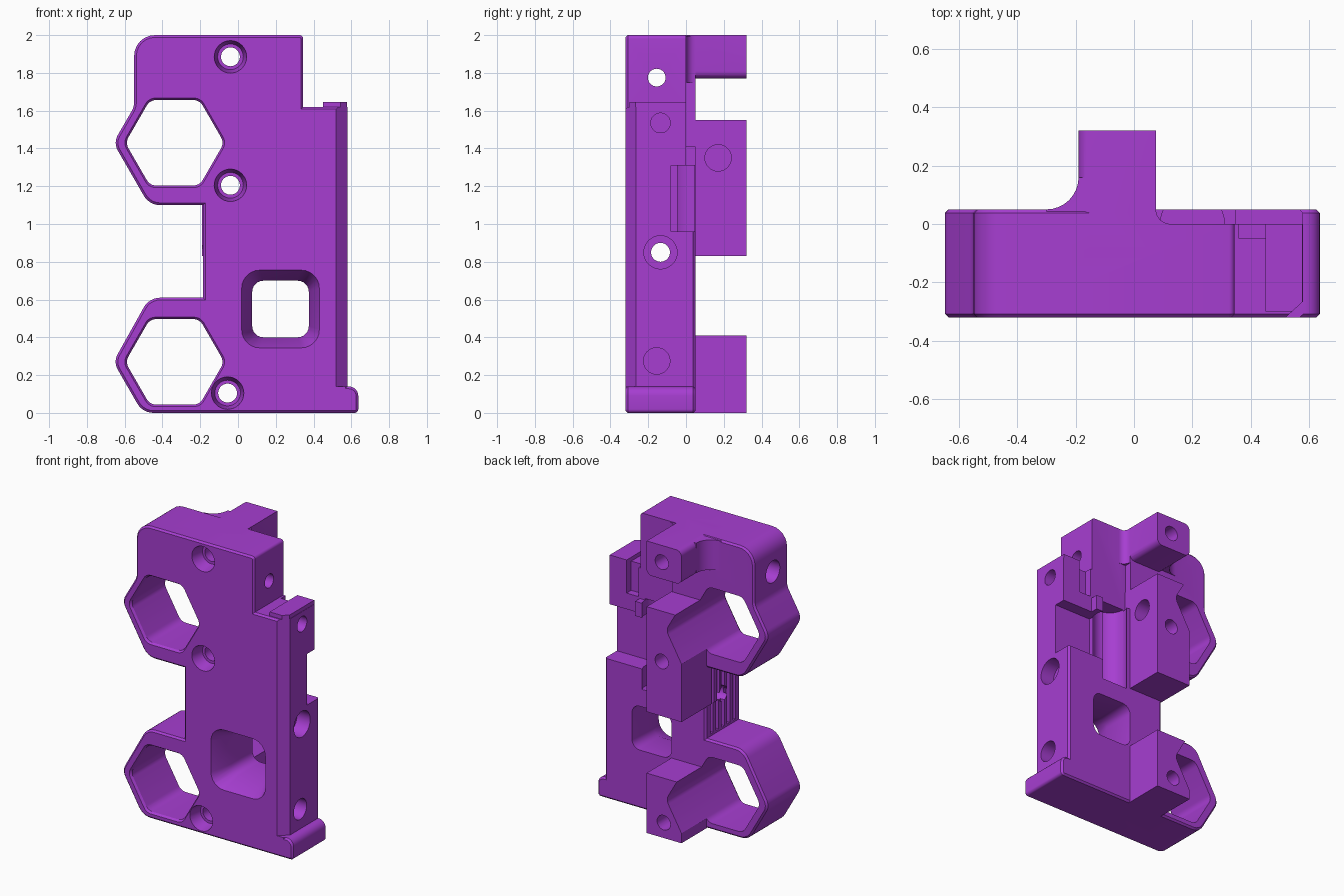
import bpy, bmesh, math
from mathutils import Vector

if "Cube" in bpy.data.objects:
    bpy.data.objects.remove(bpy.data.objects["Cube"])

purple = bpy.data.materials.new("purple_plastic")
purple.diffuse_color = (0.385, 0.048, 0.64, 1)
purple.use_nodes = True
purple.node_tree.nodes["Principled BSDF"].inputs["Base Color"].default_value = purple.diffuse_color


def rounded(corners, seg=6):
    """Outline from (u, v, radius) corners, each rounded by a tangent arc."""
    out, n = [], len(corners)
    for i, (u, v, r) in enumerate(corners):
        p = Vector((u, v))
        if r == 0:
            out.append((u, v))
            continue
        d1 = (Vector(corners[i - 1][:2]) - p).normalized()
        d2 = (Vector(corners[(i + 1) % n][:2]) - p).normalized()
        half = d1.angle(d2) / 2
        c = p + (d1 + d2).normalized() * (r / math.sin(half))
        s = p + d1 * (r / math.tan(half)) - c
        e = p + d2 * (r / math.tan(half)) - c
        sweep = math.pi - 2 * half
        for k in range(seg + 1):
            t = k / seg
            w = (s * math.sin((1 - t) * sweep) + e * math.sin(t * sweep)) / math.sin(sweep)
            out.append(tuple(c + w))
    return out


def inset(corners, d):
    """Move a counter-clockwise corner list inwards by d."""
    out, n = [], len(corners)
    for i, (u, v, r) in enumerate(corners):
        p = Vector((u, v))
        a = (p - Vector(corners[i - 1][:2])).normalized()
        b = (Vector(corners[(i + 1) % n][:2]) - p).normalized()
        na, nb = Vector((-a.y, a.x)), Vector((-b.y, b.x))
        q = p + (na + nb) * (d / (1 + na.dot(nb)))
        convex = a.x * b.y - a.y * b.x > 0
        out.append((q.x, q.y, 0 if r == 0 else r - d if convex else r + d))
    return out


def circle(u, v, r, n=32):
    return [(u + r * math.cos(2 * math.pi * k / n), v + r * math.sin(2 * math.pi * k / n)) for k in range(n)]


def rect(u0, u1, v0, v1, r=0):
    return rounded([(u0, v0, r), (u1, v0, r), (u1, v1, r), (u0, v1, r)])


def loft(name, axis, rings):
    """Closed solid through (position, outline) rings along an axis."""
    place = {'x': lambda u, v, t: (t, u, v),
             'y': lambda u, v, t: (u, t, v),
             'z': lambda u, v, t: (u, v, t)}[axis]
    bm = bmesh.new()
    loops = [[bm.verts.new(place(u, v, t)) for u, v in pts] for t, pts in rings]
    bm.faces.new(loops[0])
    bm.faces.new(loops[-1])
    n = len(loops[0])
    for lo, hi in zip(loops, loops[1:]):
        for i in range(n):
            j = (i + 1) % n
            bm.faces.new((lo[i], lo[j], hi[j], hi[i]))
    bmesh.ops.recalc_face_normals(bm, faces=bm.faces)
    if bm.calc_volume(signed=True) < 0:
        bmesh.ops.reverse_faces(bm, faces=bm.faces)
    me = bpy.data.meshes.new(name)
    bm.to_mesh(me)
    bm.free()
    me.materials.append(purple)
    ob = bpy.data.objects.new(name, me)
    bpy.context.collection.objects.link(ob)
    return ob


def prism(name, pts, axis, a, b, pts2=None):
    return loft(name, axis, [(a, pts), (b, pts2 or pts)])


def box(name, x0, x1, y0, y1, z0, z1):
    return prism(name, rect(x0, x1, y0, y1), 'z', z0, z1)


def volume(me):
    bm = bmesh.new()
    bm.from_mesh(me)
    v = bm.calc_volume()
    bm.free()
    return v


def combine(tool, op):
    """Boolean with a second solver if the first loses the body."""
    before = volume(body.data)
    bpy.context.view_layer.objects.active = body
    for solver in ('EXACT', 'MANIFOLD', 'FLOAT'):
        backup = body.data.copy()
        m = body.modifiers.new("join", 'BOOLEAN')
        m.operation, m.solver, m.object = op, solver, tool
        bpy.ops.object.modifier_apply(modifier=m.name)
        if 0.75 * before < volume(body.data) < 1.6 * before:
            break
        body.data = backup
    bpy.data.objects.remove(tool)


def add(tool):
    combine(tool, 'UNION')


def cut(tool):
    combine(tool, 'DIFFERENCE')


# main plate with two hexagonal lugs and a foot lip
corners = [
    (-.55, 2, .11), (-.55, 1.62, .1), (-.66, 1.43, .08), (-.47, 1.10, .1),
    (-.185, 1.10, 0), (-.185, .61, 0), (-.47, .61, .1), (-.66, .27, .08),
    (-.505, 0, .1), (.637, 0, .02), (.637, .14, .05), (.58, .14, 0),
    (.58, 1.62, 0), (.345, 1.62, 0), (.345, 2, .02)]
full, slim = rounded(corners), rounded(inset(corners, .012))
body = loft("bracket_body", 'y', [(-.32, slim), (-.308, full), (.038, full), (.05, slim)])

# raised ledge at the top of the right wall
add(box("ledge", .45, .578, -.30, .03, 1.5, 1.647))

# pocket at the back of the right wall
cut(box("upper_back_step", .07, .36, 0, .2, 1.41, 2.1))
cut(box("wall_back_step", .35, .7, 0, .2, 1.30, 1.8))
cut(box("wall_notch", .30, .7, -.08, .2, .96, 1.31))
cut(box("ledge_slot", .36, .45, -.05, .1, 1.42, 1.8))
cut(prism("round_groove", circle(.20, 0, .11), 'z', .82, 1.42))

# chamfer along the front right edge
cut(prism("edge_chamfer", [(.509, -.33), (.65, -.33), (.65, -.2008)], 'z', .14, 1.8))

# three rear standoffs
add(prism("low_standoff", rect(-.19, .075, 0, .41), 'y', -.1, .32))
add(prism("middle_standoff", rect(-.19, .075, .83, 1.55), 'y', -.1, .32))
add(prism("top_standoff", rounded([(-.19, 1.77, .04), (.075, 1.77, .04),
                                   (.075, 2, 0), (-.19, 2, .04)]), 'y', -.1, .32))

# concave blends at the standoff roots
arc = [(-.30 + .11 * math.sin(t), .16 - .11 * math.cos(t))
       for t in [k * math.pi / 16 for k in range(9)]]
add(prism("top_blend", arc + [(-.15, .16), (-.15, .0), (-.30, .0)], 'z', 1.79, 1.995))
arc = [(.125 - .05 * math.sin(t), .05 - .05 * math.cos(t))
       for t in [k * math.pi / 12 for k in range(7)]]
add(prism("side_blend", arc + [(.04, .05), (.04, -.03), (.125, -.03)], 'z', 1.75, 1.995))

# hexagonal openings
for z in (1.43, .27):
    def hexagon(rad):
        return rounded([(-.335 + rad * math.cos(k * math.pi / 3),
                         z + rad * math.sin(k * math.pi / 3), .06) for k in range(6)])
    cut(prism("hex_hole", hexagon(.262), 'y', -.5, .5))
    cut(prism("hex_rim", hexagon(.285), 'y', -.335, -.305, hexagon(.262)))

# square window with a tapered front
cut(prism("window", rect(.075, .375, .40, .70, .06), 'y', -.5, .5))
cut(prism("window_taper", rect(.015, .435, .34, .76, .10), 'y', -.33, -.18,
          rect(.075, .375, .40, .70, .06)))

# front screw holes with counterbores
for x, z in ((-.04, 1.885), (-.04, 1.205), (-.055, .105)):
    cut(prism("screw_hole", circle(x, z, .05), 'y', -.5, .5))
    cut(prism("screw_head", circle(x, z, .088), 'y', -.33, -.23, circle(x, z, .068)))

# cross holes through the sides: y, z, radius, start x, end x
for y, z, r, a, b in ((-.155, 1.775, .047, -.8, .8), (-.155, 1.775, .075, -.8, -.40),
                      (-.135, .85, .05, -.8, .8), (-.135, .85, .088, .48, .8),
                      (-.135, 1.535, .052, .44, .8), (-.155, .275, .07, .46, .8),
                      (.17, 1.35, .07, -.02, .3)):
    cut(prism("cross_hole", circle(y, z, r), 'x', a, b))

# vertical grip grooves on the left face between the lugs
for k in range(5):
    y = -.27 + k * .06
    cut(box("grip_groove", -.25, -.155, y, y + .028, .625, 1.085))

# smooth the rounded faces and keep the edges crisp
bpy.ops.object.select_all(action='DESELECT')
body.select_set(True)
bpy.context.view_layer.objects.active = body
bpy.ops.object.shade_smooth_by_angle(angle=math.radians(30))
